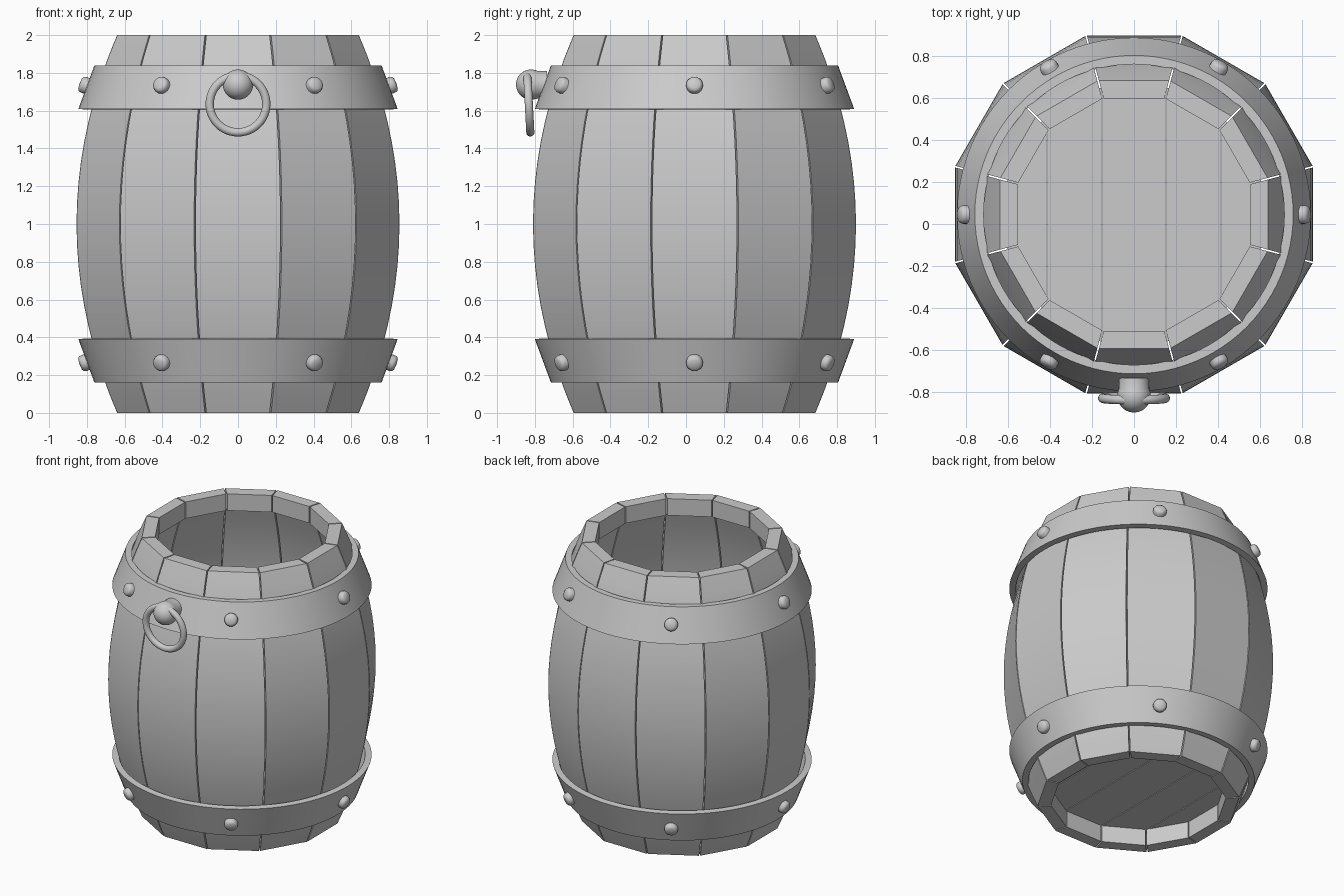
import bpy, bmesh, math
from mathutils import Matrix, Vector

if "Cube" in bpy.data.objects:
    bpy.data.objects.remove(bpy.data.objects["Cube"])

CY = 0.045                      # barrel axis sits slightly behind the origin
N = 12
T15 = math.tan(math.pi / N)


def finish(name, bm, angle=30):
    bmesh.ops.recalc_face_normals(bm, faces=bm.faces[:])
    me = bpy.data.meshes.new(name)
    bm.to_mesh(me)
    bm.free()
    ob = bpy.data.objects.new(name, me)
    bpy.context.collection.objects.link(ob)
    bpy.ops.object.select_all(action='DESELECT')
    ob.select_set(True)
    bpy.context.view_layer.objects.active = ob
    bpy.ops.object.shade_smooth_by_angle(angle=math.radians(angle))
    return ob


def lathe(bm, profile, steps, mat=Matrix(), closed=False):
    """Revolve (radius, height) points around local z."""
    rings = []
    for r, z in profile:
        if r < 1e-6:
            rings.append([bm.verts.new(mat @ Vector((0, 0, z)))] * steps)
        else:
            rings.append([bm.verts.new(mat @ Vector((r * math.cos(2 * math.pi * i / steps),
                                                     r * math.sin(2 * math.pi * i / steps), z)))
                          for i in range(steps)])
    pairs = list(zip(rings, rings[1:])) + ([(rings[-1], rings[0])] if closed else [])
    for a, b in pairs:
        for i in range(steps):
            j = (i + 1) % steps
            bm.faces.new(list(dict.fromkeys((a[i], a[j], b[j], b[i]))))


def outer(z):
    return 0.855 - 0.215 * (z - 1) ** 2


def inner(z):
    return 0.555 if z < 0.125 or z > 1.875 else outer(z) - 0.09


# Staves: twelve bowed planks with a thicker lip at each end
bm = bmesh.new()
zs = [0, 0.06, 0.12, 0.13] + [0.13 + 1.74 * i / 16 for i in range(1, 16)] + [1.87, 1.88, 1.94, 2]
for k in range(N):
    mat = Matrix.Translation((0, CY, 0)) @ Matrix.Rotation(2 * math.pi * k / N, 4, 'Z')
    rows = []
    for z in zs:
        row = []
        for r, s in ((outer(z), -1), (outer(z), 1), (inner(z), 1), (inner(z), -1)):
            row.append(bm.verts.new(mat @ Vector((r, s * (r * T15 - 0.004), z))))
        rows.append(row)
    for a, b in zip(rows, rows[1:]):
        for i in range(4):
            j = (i + 1) % 4
            bm.faces.new((a[i], a[j], b[j], b[i]))
    bm.faces.new(rows[0])
    bm.faces.new(rows[-1])
finish("staves", bm, 25)

# Floor: planks cut from a twelve-sided disc
cuts = [-0.7, -0.415, -0.153, 0.153, 0.415, 0.7]
for n, (x0, x1) in enumerate(zip(cuts, cuts[1:])):
    bm = bmesh.new()
    R = 0.605 / math.cos(math.pi / N)
    bm.faces.new([bm.verts.new((R * math.cos(a), CY + R * math.sin(a), 0.12))
                  for a in [(2 * i + 1) * math.pi / N for i in range(N)]])
    for x, nx in ((x0 + 0.003, -1), (x1 - 0.003, 1)):
        bmesh.ops.bisect_plane(bm, geom=bm.verts[:] + bm.edges[:] + bm.faces[:],
                               plane_co=(x, 0, 0), plane_no=(nx, 0, 0), clear_outer=True)
    ext = bmesh.ops.extrude_face_region(bm, geom=bm.faces[:])
    bmesh.ops.translate(bm, vec=(0, 0, 0.05),
                        verts=[v for v in ext["geom"] if isinstance(v, bmesh.types.BMVert)])
    finish(f"floor_plank_{n + 1}", bm)

# Hoops and their rivets, upper and mirrored lower
tilt = math.atan2(0.085, 0.23)
for name, flip in (("upper", 1), ("lower", -1)):
    bm = bmesh.new()
    prof = [(0.76, 0.84), (0.845, 0.61), (0.803, 0.605), (0.718, 0.84)]
    lathe(bm, [(r, 1 + flip * h) for r, h in prof], 96,
          Matrix.Translation((0, CY, 0)), closed=True)
    finish(name + "_hoop", bm)

    bm = bmesh.new()
    for k in range(6):
        mat = (Matrix.Translation((0, CY, 0)) @ Matrix.Rotation(math.pi / 3 * k, 4, 'Z')
               @ Matrix.Translation((0.798, 0, 1 + flip * 0.73))
               @ Matrix.Rotation(math.pi / 2 - flip * tilt, 4, 'Y'))
        lathe(bm, [(0, -0.02), (0.044, -0.02), (0.044, 0.022), (0.039, 0.034),
                   (0.027, 0.041), (0, 0.043)], 20, mat)
    finish(name + "_rivets", bm, 40)

# Knob: short neck with a rounded end, pointing to the front
bm = bmesh.new()
mat = Matrix.Translation((0, -0.82, 1.738)) @ Matrix.Rotation(math.pi / 2, 4, 'X')
dome = [(0.08 * math.cos(a), 0.08 * math.sin(a))
        for a in [math.radians(-24 + 114 * i / 14) for i in range(14)]]
lathe(bm, [(0, -0.085), (0.072, -0.085)] + dome + [(0, 0.08)], 32, mat)
finish("ring_knob", bm)

# Pull ring hanging through the knob
bm = bmesh.new()
mat = (Matrix.Translation((0, -0.832, 1.635)) @ Matrix.Rotation(math.radians(3), 4, 'X')
       @ Matrix.Rotation(math.pi / 2, 4, 'X'))
lathe(bm, [(0.15 + 0.022 * math.cos(2 * math.pi * i / 14), 0.022 * math.sin(2 * math.pi * i / 14))
           for i in range(14)], 48, mat, closed=True)
finish("pull_ring", bm)
